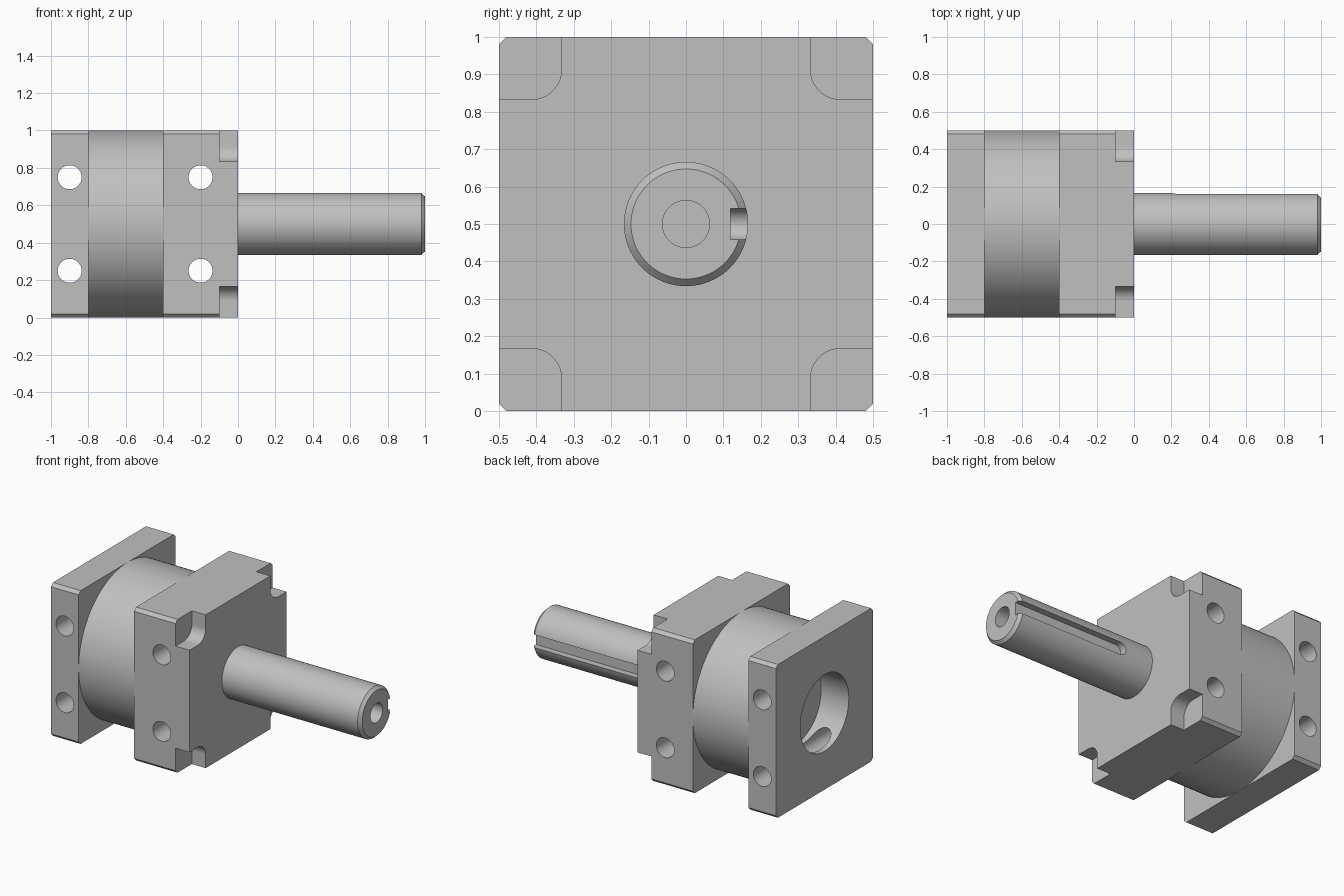
import bpy, bmesh, math

if "Cube" in bpy.data.objects:
    bpy.data.objects.remove(bpy.data.objects["Cube"])

steel = bpy.data.materials.new("machined_grey")
steel.diffuse_color = (0.53, 0.53, 0.53, 1)
steel.use_nodes = True
steel.node_tree.nodes["Principled BSDF"].inputs["Base Color"].default_value = steel.diffuse_color


def circle(r, u=0.0, v=0.5, n=96):
    return [(u + r * math.cos(2 * math.pi * i / n), v + r * math.sin(2 * math.pi * i / n))
            for i in range(n)]


def arc(u, v, r, a0, a1, n=16):
    angles = [math.radians(a0 + (a1 - a0) * i / n) for i in range(n + 1)]
    return [(u + r * math.cos(a), v + r * math.sin(a)) for a in angles]


def loft(name, sections, axis="x"):
    """Closed solid through (position, profile) sections along x (u=y, v=z) or y (u=x, v=z)."""
    bm = bmesh.new()
    rings = [[bm.verts.new((p, u, v) if axis == "x" else (u, p, v)) for u, v in prof]
             for p, prof in sections]
    n = len(rings[0])
    for a, b in zip(rings, rings[1:]):
        for i in range(n):
            j = (i + 1) % n
            bm.faces.new((a[i], a[j], b[j], b[i]))
    bm.faces.new(rings[0])
    bm.faces.new(rings[-1])
    bmesh.ops.recalc_face_normals(bm, faces=bm.faces)
    mesh = bpy.data.meshes.new(name)
    bm.to_mesh(mesh)
    bm.free()
    mesh.materials.append(steel)
    ob = bpy.data.objects.new(name, mesh)
    bpy.context.collection.objects.link(ob)
    return ob


def prism(name, profile, a, b, axis="x"):
    return loft(name, [(a, profile), (b, profile)], axis)


def cut(ob, cutter):
    mod = ob.modifiers.new("cut", "BOOLEAN")
    mod.operation, mod.solver, mod.object = "DIFFERENCE", "EXACT", cutter
    bpy.context.view_layer.update()
    graph = bpy.context.evaluated_depsgraph_get()
    mesh = bpy.data.meshes.new_from_object(ob.evaluated_get(graph))
    ob.modifiers.clear()
    ob.data = mesh
    bpy.data.objects.remove(cutter)


# Square flanges with small corner chamfers
c = 0.02
square = [(-.5 + c, 0), (.5 - c, 0), (.5, c), (.5, 1 - c),
          (.5 - c, 1), (-.5 + c, 1), (-.5, 1 - c), (-.5, c)]
rear_flange = prism("rear_flange", square, -1, -0.8)
front_flange = prism("front_flange", square, -0.4, 0)

# Round barrel between the flanges
barrel = prism("barrel", circle(0.5, n=128), -0.8, -0.4)

# Rear bore, closed by the barrel end
cut(rear_flange, prism("bore_cutter", circle(0.25), -1.1, -0.7))

# Cross holes through both flanges
for flange, x in ((rear_flange, -0.9), (front_flange, -0.2)):
    for z in (0.25, 0.75):
        cut(flange, prism("hole_cutter", circle(0.064, x, z, 48), -0.7, 0.7, "y"))

# Rounded corner notches on the front flange
notch = arc(0.333 + 0.08, 0.333 + 0.08, 0.08, 180, 270) + [(0.6, 0.333), (0.6, 0.6), (0.333, 0.6)]
for sy in (-1, 1):
    for sz in (-1, 1):
        corner = [(sy * u, 0.5 + sz * v) for u, v in notch]
        cut(front_flange, prism("notch_cutter", corner, -0.1, 0.1))

# Chamfered output shaft with end bore and keyway
shaft = loft("output_shaft", [(0, circle(0.166)), (0.98, circle(0.166)), (1, circle(0.147))])
cut(shaft, prism("end_bore_cutter", circle(0.063, n=48), 0.7, 1.1))
keyway = arc(0.242, 0.5, 0.042, 90, 270) + [(1.1, 0.458), (1.1, 0.542)]
cut(shaft, prism("keyway_cutter", keyway, 0.119, 0.3, "y"))

# Smooth round surfaces, keep machined edges sharp
for ob in (rear_flange, front_flange, barrel, shaft):
    bpy.ops.object.select_all(action="DESELECT")
    ob.select_set(True)
    bpy.context.view_layer.objects.active = ob
    bpy.ops.object.shade_smooth_by_angle(angle=math.radians(30))
